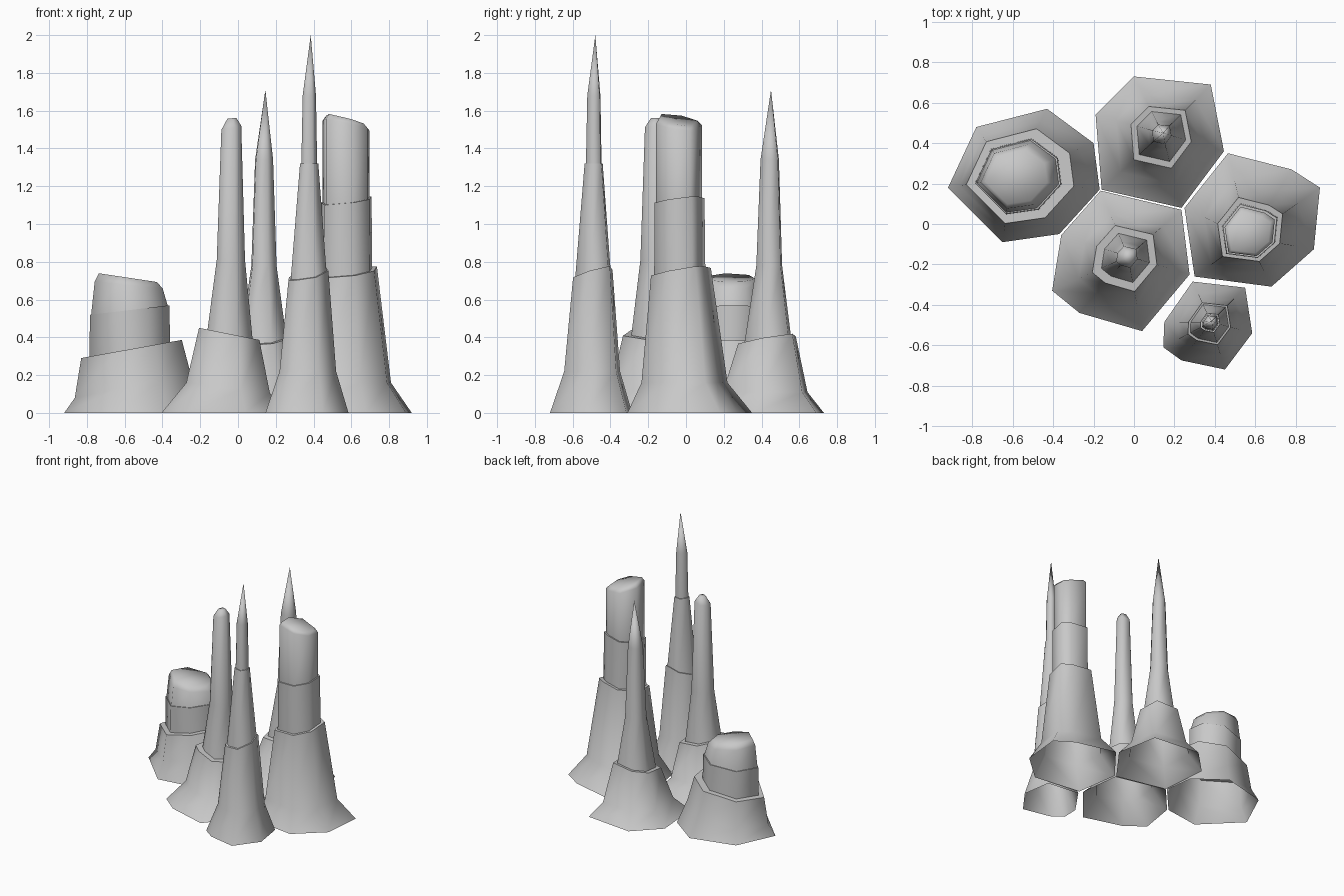
import bpy
import bmesh
from mathutils import Vector

# Remove the default object only
default_cube = bpy.data.objects.get("Cube")
if default_cube:
    bpy.data.objects.remove(default_cube, do_unlink=True)

# Single grey stone material
STONE_COLOUR = (0.58, 0.58, 0.58, 1.0)
stone = bpy.data.materials.new("grey_stone")
stone.use_nodes = True
stone.diffuse_color = STONE_COLOUR
stone_shader = stone.node_tree.nodes["Principled BSDF"]
stone_shader.inputs["Base Color"].default_value = STONE_COLOUR
stone_shader.inputs["Roughness"].default_value = 0.8


def ring(scale, height, tilt_x=0.0, tilt_y=0.0):
    """One cross-section: footprint scale, height and slope of its plane."""
    return scale, height, tilt_x, tilt_y


def add_ring(bm, footprint, axis, section):
    """Place the footprint outline, shrunk towards the axis and tilted."""
    scale, height, tilt_x, tilt_y = section
    verts = []
    for corner in footprint:
        offset = (Vector(corner) - axis) * scale
        z = height + tilt_x * offset.x + tilt_y * offset.y
        verts.append(bm.verts.new((axis.x + offset.x, axis.y + offset.y, z)))
    return verts


def bridge(bm, lower, upper):
    """Join two rings with a band of quads."""
    count = len(lower)
    for i in range(count):
        j = (i + 1) % count
        bm.faces.new((lower[i], lower[j], upper[j], upper[i]))


def mark_sharp(bm, verts):
    """Keep a crisp edge all round a ring."""
    for i, vert in enumerate(verts):
        edge = bm.edges.get((vert, verts[(i + 1) % len(verts)]))
        edge.smooth = False


def make_pillar(name, axis, footprint, tiers, tip=None):
    """Loft stacked tiers, with a crisp ledge between each pair of tiers."""
    axis = Vector(axis)
    # footprints are listed clockwise, so reverse for outward normals
    footprint = list(reversed(footprint))
    bm = bmesh.new()
    previous = None
    for tier in tiers:
        for index, section in enumerate(tier):
            current = add_ring(bm, footprint, axis, section)
            if previous:
                bridge(bm, previous, current)
                if index == 0:
                    mark_sharp(bm, previous)
                    mark_sharp(bm, current)
            previous = current
    # Close with a point or a flat cap; the underside stays open
    if tip:
        apex = bm.verts.new(tip)
        for i, vert in enumerate(previous):
            bm.faces.new((vert, previous[(i + 1) % len(previous)], apex))
    else:
        bm.faces.new(previous)
    for face in bm.faces:
        face.smooth = True
    mesh = bpy.data.meshes.new(name)
    bm.to_mesh(mesh)
    bm.free()
    mesh.materials.append(stone)
    pillar = bpy.data.objects.new(name, mesh)
    bpy.context.collection.objects.link(pillar)
    return pillar


# Short, broad stump on the right-hand side
make_pillar(
    "short_stump", (-0.61, 0.23),
    [(-0.43, 0.57), (-0.2, 0.4), (-0.17, 0.17), (-0.37, -0.05),
     (-0.65, -0.09), (-0.92, 0.18), (-0.78, 0.48)],
    [[ring(1, 0), ring(0.82, 0.13, 0.2), ring(0.71, 0.33, 0.18)],
     [ring(0.57, 0.33, 0.18), ring(0.56, 0.54, 0.12)],
     [ring(0.54, 0.54, 0.12), ring(0.48, 0.68, -0.1), ring(0.41, 0.72, -0.15)]])

# Pointed spire at the back
make_pillar(
    "back_spire", (0.14, 0.45),
    [(0, 0.73), (0.38, 0.69), (0.445, 0.36), (0.235, 0.08),
     (-0.16, 0.17), (-0.19, 0.54)],
    [[ring(1, 0), ring(0.69, 0.11), ring(0.47, 0.39, 0.1, 0.16)],
     [ring(0.38, 0.39, 0.1, 0.16), ring(0.21, 0.78), ring(0.15, 1.34)]],
    tip=(0.145, 0.45, 1.71))

# Tall flat-topped column
make_pillar(
    "flat_topped_column", (0.565, -0.07),
    [(0.465, 0.35), (0.78, 0.27), (0.92, 0.18), (0.89, -0.125),
     (0.68, -0.31), (0.3, -0.26), (0.25, 0.08)],
    [[ring(1, 0), ring(0.69, 0.16), ring(0.48, 0.74, 0.1, 0.16)],
     [ring(0.41, 0.74, 0.1, 0.16), ring(0.4, 1.12, 0.1, 0.12)],
     [ring(0.37, 1.12, 0.1, 0.12), ring(0.37, 1.53, -0.2, -0.1),
      ring(0.31, 1.555, -0.25, -0.12)]])

# Slim blunt pillar in the centre
make_pillar(
    "centre_pillar", (-0.03, -0.16),
    [(-0.165, 0.165), (0.235, 0.07), (0.275, -0.25), (0.04, -0.53),
     (-0.27, -0.44), (-0.405, -0.33), (-0.36, -0.055)],
    [[ring(1, 0), ring(0.65, 0.13, -0.12), ring(0.47, 0.415, -0.2)],
     [ring(0.35, 0.415, -0.2), ring(0.22, 0.81), ring(0.155, 1.51, 0.2),
      ring(0.07, 1.56, 0.1)]])

# Tallest needle at the front
make_pillar(
    "front_needle", (0.38, -0.485),
    [(0.29, -0.285), (0.55, -0.315), (0.585, -0.54), (0.45, -0.72),
     (0.235, -0.675), (0.145, -0.61), (0.15, -0.485)],
    [[ring(1, 0), ring(0.68, 0.22), ring(0.48, 0.74, 0.2, 0.26)],
     [ring(0.43, 0.74, 0.2, 0.26), ring(0.22, 1.32)],
     [ring(0.19, 1.32), ring(0.16, 1.68)]],
    tip=(0.385, -0.48, 2.0))
